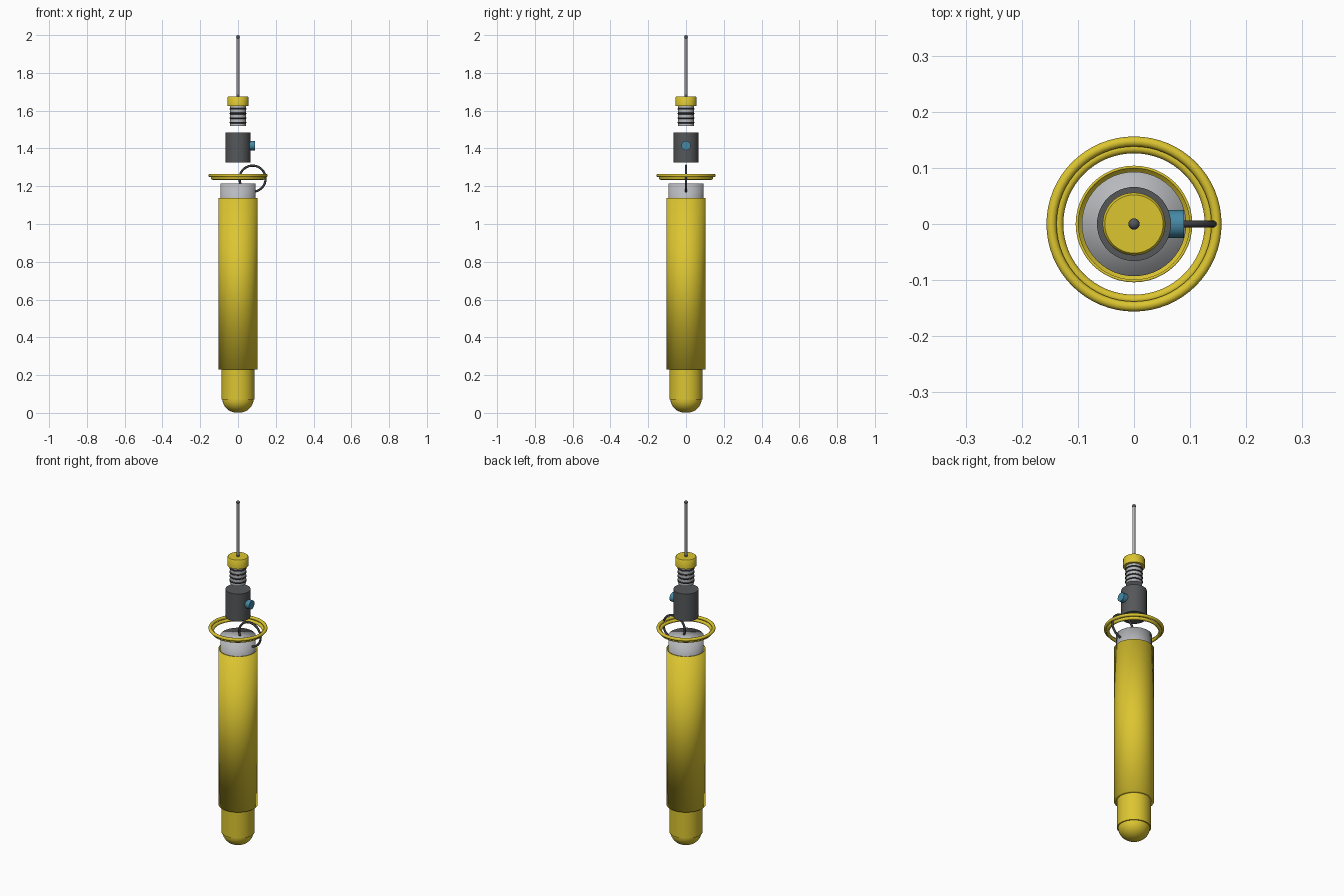
import bpy, math

if "Cube" in bpy.data.objects:
    bpy.data.objects.remove(bpy.data.objects["Cube"], do_unlink=True)


def material(name, rgb):
    m = bpy.data.materials.new(name)
    m.use_nodes = True
    m.diffuse_color = (*rgb, 1)
    m.node_tree.nodes["Principled BSDF"].inputs["Base Color"].default_value = (*rgb, 1)
    return m


yellow = material("yellow", (0.72, 0.56, 0.03))
silver = material("silver", (0.48, 0.49, 0.51))
charcoal = material("charcoal", (0.09, 0.095, 0.1))
black = material("dark wire", (0.05, 0.05, 0.055))
blue = material("blue", (0.06, 0.25, 0.38))


def finish(obj, name, mat, sharp=True):
    obj.name = name
    obj.data.materials.append(mat)
    bpy.ops.object.select_all(action='DESELECT')
    obj.select_set(True)
    bpy.context.view_layer.objects.active = obj
    if sharp:
        bpy.ops.object.shade_smooth_by_angle(angle=math.radians(40))
    else:
        bpy.ops.object.shade_smooth()
    return obj


def lathe(name, profile, mat, sharp=True, n=48):
    """Revolve a bottom-to-top outline of (radius, height) and cap both ends."""
    verts, faces = [], []
    for r, z in profile:
        for i in range(n):
            a = 2 * math.pi * i / n
            verts.append((r * math.cos(a), r * math.sin(a), z))
    for k in range(len(profile) - 1):
        for i in range(n):
            j = (i + 1) % n
            faces.append((k * n + i, k * n + j, (k + 1) * n + j, (k + 1) * n + i))
    faces.append(tuple(reversed(range(n))))
    faces.append(tuple(range((len(profile) - 1) * n, len(profile) * n)))
    mesh = bpy.data.meshes.new(name)
    mesh.from_pydata(verts, [], faces)
    obj = bpy.data.objects.new(name, mesh)
    bpy.context.collection.objects.link(obj)
    return finish(obj, name, mat, sharp)


def ring(name, major, minor, loc, mat, rot=(0, 0, 0)):
    bpy.ops.mesh.primitive_torus_add(major_radius=major, minor_radius=minor, location=loc,
                                     rotation=rot, major_segments=64, minor_segments=12)
    return finish(bpy.context.object, name, mat, False)


# Rounded nose and lower plug
dome = [(0.082 * math.sin(a), 0.07 - 0.07 * math.cos(a))
        for a in [math.pi / 2 * i / 10 for i in range(1, 11)]]
lathe("nose_dome", dome, yellow)
lathe("lower_plug", [(0.088, 0.07), (0.088, 0.26)], yellow)

# Long outer sleeve with an open, thin-walled mouth
lathe("outer_sleeve", [(0.088, 0.23), (0.104, 0.23), (0.104, 1.137),
                       (0.099, 1.137), (0.099, 1.06)], yellow, sharp=False)

# Inner body standing out of the sleeve
lathe("inner_body", [(0.093, 1.0), (0.093, 1.215)], silver, sharp=False)

# Wire pull loop through the inner body
ring("pull_loop", 0.069, 0.006, (0.077, 0, 1.24), black, (math.pi / 2, 0, 0))

# Pair of floating coil rings
ring("upper_ring", 0.147, 0.009, (0, 0, 1.257), yellow)
ring("lower_ring", 0.135, 0.009, (0, 0, 1.243), yellow)

# Housing with side button
lathe("housing", [(0.066, 1.325), (0.066, 1.485)], charcoal)
bpy.ops.mesh.primitive_cylinder_add(vertices=24, radius=0.025, depth=0.05,
                                    location=(0.064, 0, 1.415), rotation=(0, math.pi / 2, 0))
finish(bpy.context.object, "side_button", blue)

# Collar with seal rings
lathe("collar", [(0.042, 1.52), (0.042, 1.63)], silver)
for i in range(4):
    ring(f"seal_ring_{i + 1}", 0.042, 0.004, (0, 0, 1.537 + 0.024 * i), black)

# Cap, with a slightly softened rim
lathe("cap", [(0.056, 1.625), (0.056, 1.671), (0.052, 1.676)], yellow)

# Antenna rod, foot and tip
lathe("antenna_rod", [(0.007, 1.67), (0.007, 1.992)], silver, n=16)
lathe("antenna_foot", [(0.009, 1.67), (0.009, 1.685)], charcoal, n=16)
bpy.ops.mesh.primitive_uv_sphere_add(radius=0.01, segments=20, ring_count=12,
                                     location=(0, 0, 1.99))
finish(bpy.context.object, "antenna_tip", charcoal, False)
